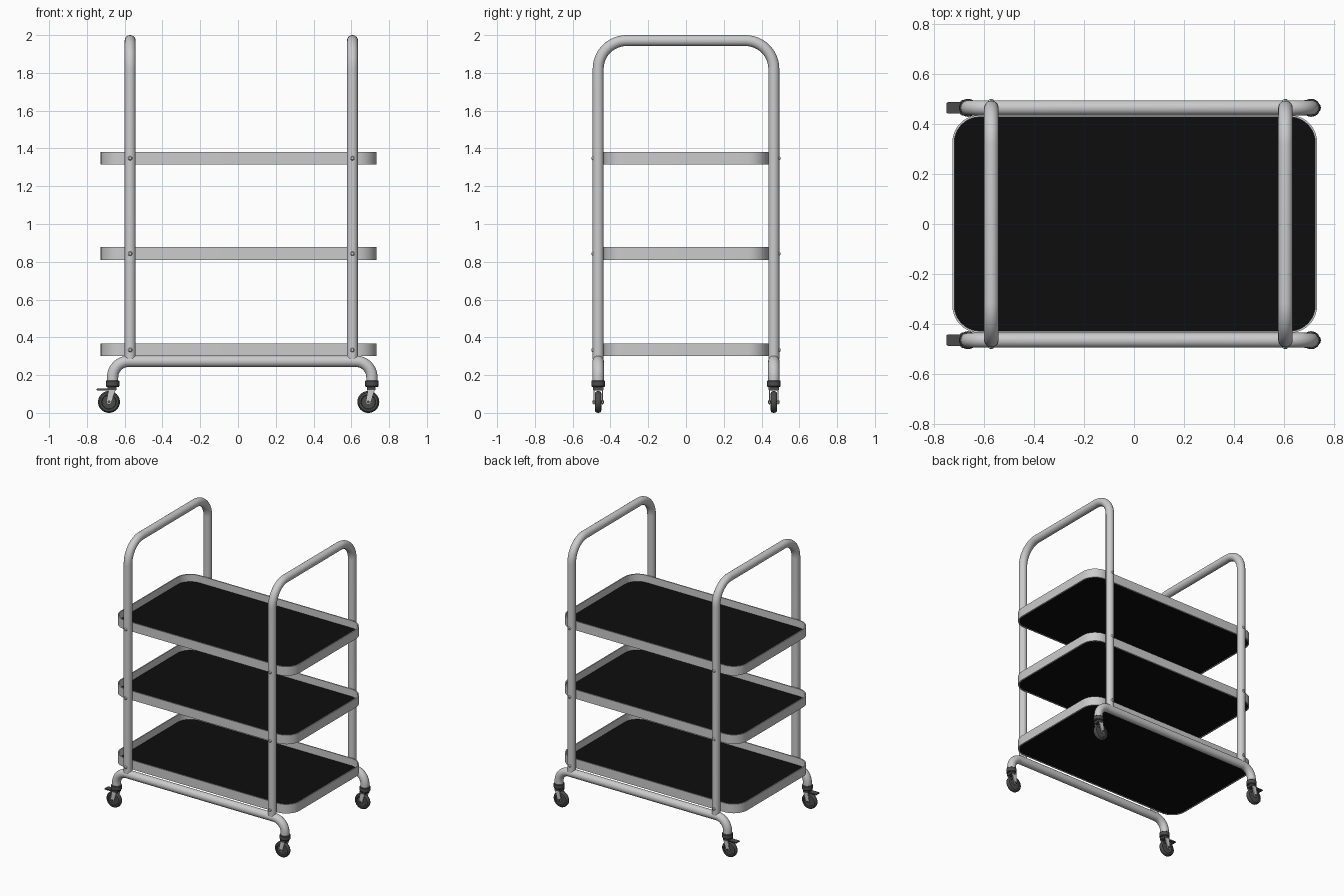
import bpy, bmesh, math
from mathutils import Vector, Matrix

if "Cube" in bpy.data.objects:
    bpy.data.objects.remove(bpy.data.objects["Cube"])

RAIL_Y = 0.465
POST_X = (-0.571, 0.606)
LEG_X = (-0.664, 0.709)
TRAY_Z = (0.300, 0.810, 1.315)


def material(name, v):
    m = bpy.data.materials.new(name)
    m.diffuse_color = (v, v, v, 1)
    m.use_nodes = True
    m.node_tree.nodes["Principled BSDF"].inputs["Base Color"].default_value = m.diffuse_color
    return m


BLACK = material("black_panel", 0.004)
DARK = material("dark_rubber", 0.07)


def add(name, bm, mat=None, smooth=True):
    bmesh.ops.recalc_face_normals(bm, faces=bm.faces)
    me = bpy.data.meshes.new(name)
    bm.to_mesh(me)
    bm.free()
    ob = bpy.data.objects.new(name, me)
    bpy.context.collection.objects.link(ob)
    if mat:
        me.materials.append(mat)
    if smooth:
        bpy.ops.object.select_all(action='DESELECT')
        ob.select_set(True)
        bpy.context.view_layer.objects.active = ob
        bpy.ops.object.shade_smooth_by_angle(angle=math.radians(35))
    return ob


def fillet(points, r, n=12):
    """Round the right-angled inner corners of a path."""
    pts = [Vector(p) for p in points]
    out = [pts[0]]
    for a, b, c in zip(pts, pts[1:], pts[2:]):
        u, v = (a - b).normalized(), (c - b).normalized()
        o = b + (u + v) * r
        for i in range(n + 1):
            t = math.pi / 2 * i / n
            out.append(o - v * r * math.cos(t) - u * r * math.sin(t))
    return out + [pts[-1]]


def tube(name, path, r, side, sides=24):
    """Sweep a circle along a planar path; side is the plane normal."""
    bm = bmesh.new()
    side = Vector(side)
    rings = []
    for i, p in enumerate(path):
        d = (path[min(i + 1, len(path) - 1)] - path[max(i - 1, 0)]).normalized()
        up = d.cross(side)
        rings.append([bm.verts.new(p + r * (side * math.cos(a) + up * math.sin(a)))
                      for a in (2 * math.pi * k / sides for k in range(sides))])
    for a, b in zip(rings, rings[1:]):
        for k in range(sides):
            j = (k + 1) % sides
            bm.faces.new((a[k], a[j], b[j], b[k]))
    bm.faces.new(rings[0])
    bm.faces.new(rings[-1])
    return add(name, bm)


def lathe(name, profile, loc, axis='Z', mat=None, n=32):
    """Revolve (radius, height) points about the Z or Y axis."""
    bm = bmesh.new()
    vs = [bm.verts.new((r, 0, h)) for r, h in profile]
    es = [bm.edges.new(p) for p in zip(vs, vs[1:])]
    bmesh.ops.spin(bm, geom=vs + es, axis=(0, 0, 1), cent=(0, 0, 0),
                   angle=2 * math.pi, steps=n, use_duplicate=False)
    bmesh.ops.remove_doubles(bm, verts=bm.verts, dist=1e-5)
    rot = Matrix.Rotation(-math.pi / 2, 4, 'X') if axis == 'Y' else Matrix()
    bm.transform(Matrix.Translation(loc) @ rot)
    return add(name, bm, mat)


def outline(inset, n=10):
    """Rounded rectangle of the tray, moved inwards by inset."""
    r, cx, hx, hy = 0.11, 0.003, 0.730, 0.436
    pts = []
    for q, (sx, sy) in enumerate(((1, 1), (-1, 1), (-1, -1), (1, -1))):
        for i in range(n + 1):
            a = math.pi / 2 * (q + i / n)
            pts.append((cx + sx * (hx - r) + (r - inset) * math.cos(a),
                        sy * (hy - r) + (r - inset) * math.sin(a)))
    return pts


def loft(name, levels, closed, mat=None):
    """Join tray outlines given as (inset, z)."""
    bm = bmesh.new()
    rings = [[bm.verts.new((x, y, z)) for x, y in outline(i)] for i, z in levels]
    n = len(rings[0])
    pairs = list(zip(rings, rings[1:])) + ([(rings[-1], rings[0])] if closed else [])
    for a, b in pairs:
        for k in range(n):
            j = (k + 1) % n
            bm.faces.new((a[k], a[j], b[j], b[k]))
    if not closed:
        bm.faces.new(rings[0])
        bm.faces.new(rings[-1])
    return add(name, bm, mat)


def box(name, size, loc, mat=None, bevel=0.003):
    bm = bmesh.new()
    bmesh.ops.create_cube(bm, size=1)
    bm.transform(Matrix.Translation(loc) @ Matrix.Diagonal((*size, 1)))
    bmesh.ops.bevel(bm, geom=bm.edges[:], offset=bevel, segments=2, affect='EDGES')
    return add(name, bm, mat)


# Handle frames: inverted U tubes
for x in POST_X:
    path = fillet([(x, -RAIL_Y, 0.285), (x, -RAIL_Y, 1.971),
                   (x, RAIL_Y, 1.971), (x, RAIL_Y, 0.285)], 0.15)
    tube("handle_frame", path, 0.029, (1, 0, 0))

# Base rails with downturned legs
for s in (-1, 1):
    y = s * RAIL_Y
    path = fillet([(LEG_X[0], y, 0.165), (LEG_X[0], y, 0.273),
                   (LEG_X[1], y, 0.273), (LEG_X[1], y, 0.165)], 0.085)
    tube("base_rail", path, 0.030, (0, 1, 0))

# Trays: grey rim and black panel
for z in TRAY_Z:
    loft("tray_rim", [(0, z), (0, z + 0.067), (0.008, z + 0.067), (0.008, z)], True)
    loft("tray_panel", [(0.007, z + 0.003), (0.007, z + 0.014)], False, BLACK)
    # Dome-headed bolts through the posts
    for x in POST_X:
        for s in (-1, 1):
            dome = [(0, -s * 0.07), (0.006, -s * 0.07), (0.006, -s * 0.010), (0.012, -s * 0.010),
                    (0.011, -s * 0.005), (0.007, -s * 0.001), (0, 0)]
            lathe("tray_bolt", dome, (x, s * 0.5, z + 0.033), 'Y', None, 16)

# Casters
for x in LEG_X:
    for s in (-1, 1):
        y, wx, wz, wr = s * RAIL_Y, x - 0.019, 0.058, 0.058
        lathe("caster_collar", [(0, 0.138), (0.033, 0.138), (0.036, 0.142), (0.036, 0.168),
                                (0.033, 0.172), (0, 0.172)], (x, y, 0), 'Z', DARK)
        box("caster_fork_crown", (0.046, 0.054, 0.022), (x - 0.003, y, 0.130), DARK)
        tyre = [(0, -0.012), (0.036, -0.012), (0.039, -0.017), (0.050, -0.016), (0.056, -0.010),
                (wr, 0), (0.056, 0.010), (0.050, 0.016), (0.039, 0.017), (0.036, 0.012), (0, 0.012)]
        lathe("caster_wheel", tyre, (wx, y, wz), 'Y', DARK, 40)
        lathe("caster_axle", [(0, -0.031), (0.008, -0.031), (0.008, 0.031), (0, 0.031)],
              (wx, y, wz), 'Y', DARK, 16)
        # Slanted fork plates with a round lower end
        for f in (-1, 1):
            bm = bmesh.new()
            prof = [(x + 0.019, 0.135), (x - 0.019, 0.135)]
            prof += [(wx + 0.014 * math.cos(a), wz + 0.014 * math.sin(a))
                     for a in (math.pi * (1 + i / 8) for i in range(9))]
            face = bm.faces.new([bm.verts.new((px, y + f * 0.020, pz)) for px, pz in prof])
            ext = bmesh.ops.extrude_face_region(bm, geom=[face])["geom"]
            bmesh.ops.translate(bm, vec=(0, f * 0.006, 0),
                                verts=[v for v in ext if isinstance(v, bmesh.types.BMVert)])
            add("caster_fork_plate", bm)
        # Brake pedal on the left-hand casters
        if x < 0:
            box("brake_pedal", (0.080, 0.046, 0.009), (-0.710, y, 0.124), DARK)
